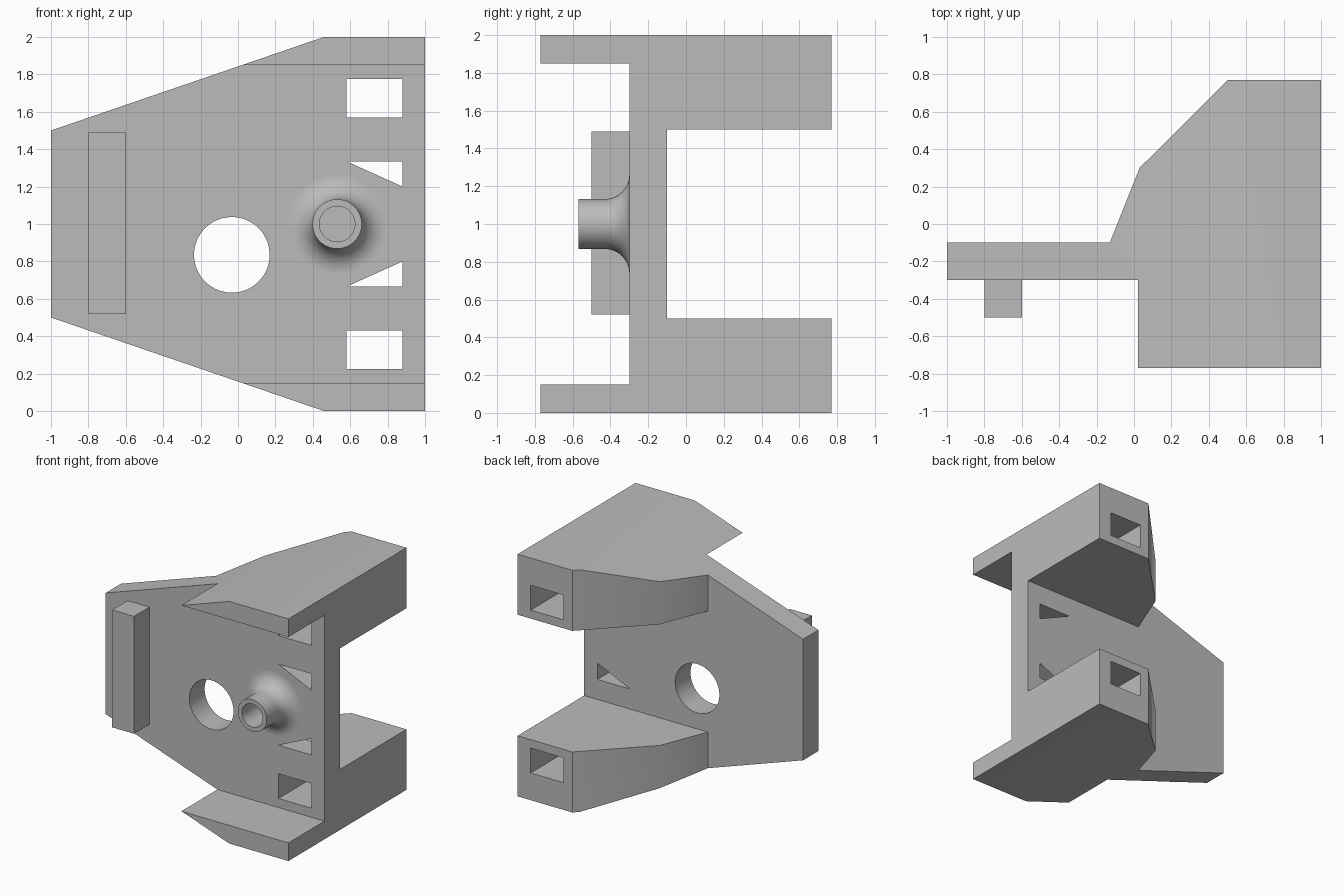
import bpy, bmesh, math
from mathutils import Vector

if "Cube" in bpy.data.objects:
    bpy.data.objects.remove(bpy.data.objects["Cube"])

grey = bpy.data.materials.new("plain grey")
grey.use_nodes = True
grey.diffuse_color = (0.5, 0.5, 0.5, 1)
grey.node_tree.nodes["Principled BSDF"].inputs["Base Color"].default_value = (0.5, 0.5, 0.5, 1)


def finish(name, bm):
    bmesh.ops.recalc_face_normals(bm, faces=bm.faces)
    mesh = bpy.data.meshes.new(name)
    bm.to_mesh(mesh)
    bm.free()
    mesh.materials.append(grey)
    ob = bpy.data.objects.new(name, mesh)
    bpy.context.collection.objects.link(ob)
    return ob


def prism(name, points, axis, low, high):
    """Extrude a 2D outline along y (points are x, z) or z (points are x, y)."""
    bm = bmesh.new()
    place = (lambda a, b: (a, low, b)) if axis == "y" else (lambda a, b: (a, b, low))
    face = bm.faces.new([bm.verts.new(place(*p)) for p in points])
    new = bmesh.ops.extrude_face_region(bm, geom=[face])["geom"]
    step = Vector((0, high - low, 0)) if axis == "y" else Vector((0, 0, high - low))
    bmesh.ops.translate(bm, vec=step, verts=[g for g in new if isinstance(g, bmesh.types.BMVert)])
    return finish(name, bm)


def rect(x0, x1, b0, b1):
    return [(x0, b0), (x1, b0), (x1, b1), (x0, b1)]


def cut(ob, cutter):
    cutter.hide_render = True
    mod = ob.modifiers.new("cut", "BOOLEAN")
    mod.operation = "DIFFERENCE"
    mod.solver = "EXACT"
    mod.object = cutter
    bpy.context.view_layer.objects.active = ob
    bpy.ops.object.modifier_apply(modifier=mod.name)
    bpy.data.objects.remove(cutter)


def smooth(ob):
    bpy.ops.object.select_all(action="DESELECT")
    ob.select_set(True)
    bpy.context.view_layer.objects.active = ob
    bpy.ops.object.shade_smooth_by_angle(angle=math.radians(30))


# Bracket body: tapered outline carved into a plate, two rear arms and two front lips
outline = [(-1, 0.5), (0.46, 0), (1, 0), (1, 2), (0.46, 2), (-1, 1.5)]
body = prism("bracket_body", outline, "y", -0.77, 0.77)
cut(body, prism("front_gap", rect(-1.2, 1.2, 0.15, 1.85), "y", -1, -0.3))
cut(body, prism("rear_gap", rect(-1.2, 1.2, 0.5, 1.5), "y", -0.1, 1))
arm_side = [(-1.2, -0.1), (-0.13, -0.1), (0.03, 0.3), (0.73, 1), (-1.2, 1)]
cut(body, prism("arm_side_cut", arm_side, "z", -0.2, 2.2))

# Square and triangular openings, mirrored about mid height
square = rect(0.58, 0.88, 1.57, 1.775)
triangle = [(0.58, 1.335), (0.88, 1.2), (0.88, 1.335)]
for shape in (square, triangle):
    cut(body, prism("opening", shape, "y", -1, 1))
    cut(body, prism("opening", [(x, 2 - z) for x, z in shape], "y", -1, 1))

# Round hole
ring = [math.tau * i / 64 for i in range(64)]
cut(body, prism("round_hole", [(-0.033 + 0.202 * math.cos(a), 0.835 + 0.202 * math.sin(a))
                               for a in ring], "y", -1, 1))
smooth(body)

# Raised bar
prism("raised_bar", rect(-0.8, -0.6, 0.52, 1.49), "y", -0.5, -0.3)

# Flared boss with a blind bore, turned about the y axis (radius, y)
profile = [(0, -0.302), (0.095, -0.302), (0.095, -0.57), (0.132, -0.57)]
for i in range(13):
    a = math.pi / 2 * i / 12
    profile.append((0.262 - 0.13 * math.cos(a), -0.43 + 0.13 * math.sin(a)))
bm = bmesh.new()
verts = [bm.verts.new((r, y, 0)) for r, y in profile]
edges = [bm.edges.new(pair) for pair in zip(verts, verts[1:])]
bmesh.ops.spin(bm, geom=verts + edges, cent=(0, 0, 0), axis=(0, 1, 0),
               angle=math.tau, steps=64, use_duplicate=False)
bmesh.ops.remove_doubles(bm, verts=bm.verts, dist=0.0005)
boss = finish("flared_boss", bm)
boss.location = (0.53, 0, 1)
smooth(boss)
